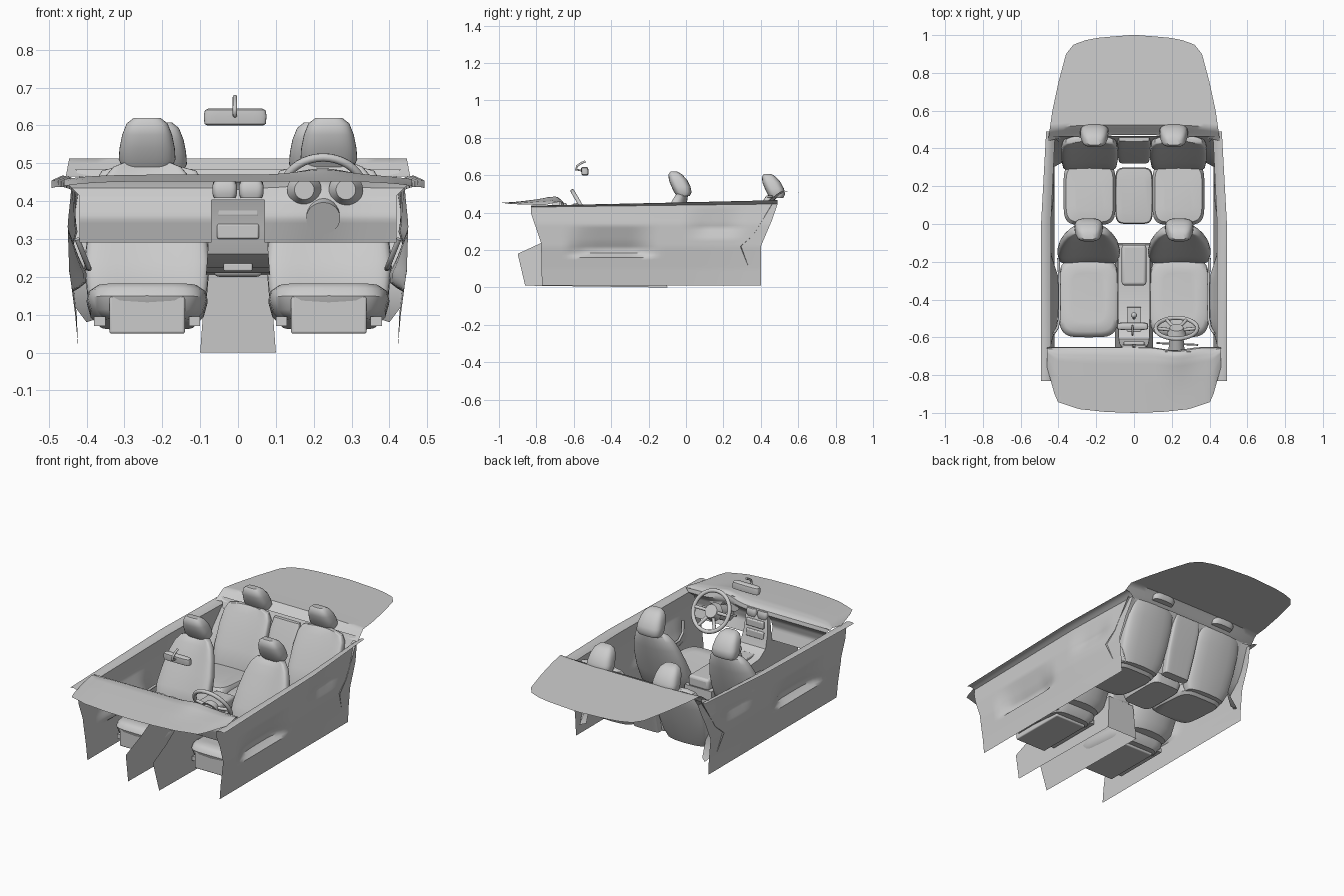
import bpy, bmesh, math
from mathutils import Vector

if "Cube" in bpy.data.objects:
    bpy.data.objects.remove(bpy.data.objects["Cube"])

def mesh(name, verts, faces):
    me = bpy.data.meshes.new(name)
    me.from_pydata(verts, [], faces)
    ob = bpy.data.objects.new(name, me)
    bpy.context.collection.objects.link(ob)
    bm = bmesh.new(); bm.from_mesh(me)
    bmesh.ops.recalc_face_normals(bm, faces=bm.faces)
    bm.to_mesh(me); bm.free()
    return ob

def pw(t, *pts):
    """piecewise linear lookup"""
    if t <= pts[0][0]: return pts[0][1]
    for (a, p), (b, q) in zip(pts, pts[1:]):
        if t <= b: return p + (q - p) * (t - a) / (b - a)
    return pts[-1][1]

def grid(name, nu, nv, fn, skip=lambda u, v: False):
    v = [fn(i / nu, j / nv) for j in range(nv + 1) for i in range(nu + 1)]
    w = nu + 1
    f = [(j*w+i, j*w+i+1, (j+1)*w+i+1, (j+1)*w+i) for j in range(nv) for i in range(nu)
         if not skip((i + .5) / nu, (j + .5) / nv)]
    return mesh(name, v, f)

def loft(name, x, secs, power=3.5, bolster=0.0, slope=0.0, n=36):
    """stack superellipse rings; section = (z, y centre, half width, half depth)"""
    v, f = [], []
    for z, yc, hw, hd in secs:
        for k in range(n):
            a = 2 * math.pi * k / n
            c, s = math.cos(a), math.sin(a)
            px = math.copysign(abs(c) ** (2 / power), c)
            py = math.copysign(abs(s) ** (2 / power), s)
            y = yc + hd * py - bolster * px * px
            v.append((x + hw * px, y, z - slope * py))
    for r in range(len(secs) - 1):
        for k in range(n):
            m = (k + 1) % n
            f.append((r*n+k, r*n+m, (r+1)*n+m, (r+1)*n+k))
    f += [tuple(range(n))[::-1], tuple(range((len(secs)-1)*n, len(secs)*n))]
    return mesh(name, v, f)

def box(name, lo, hi, bevel=0.0):
    x0, y0, z0 = lo; x1, y1, z1 = hi
    v = [(x, y, z) for x in (x0, x1) for y in (y0, y1) for z in (z0, z1)]
    ob = mesh(name, v, [(0,1,3,2), (4,6,7,5), (0,4,5,1), (2,3,7,6), (0,2,6,4), (1,5,7,3)])
    if bevel:
        m = ob.modifiers.new("bevel", 'BEVEL'); m.width = bevel; m.segments = 3
    return ob

def tube(name, pts, r):
    cu = bpy.data.curves.new(name, 'CURVE'); cu.dimensions = '3D'
    cu.bevel_depth = r; cu.bevel_resolution = 3; cu.use_fill_caps = True
    sp = cu.splines.new('POLY'); sp.points.add(len(pts) - 1)
    for p, c in zip(sp.points, pts): p.co = (*c, 1)
    ob = bpy.data.objects.new(name, cu)
    bpy.context.collection.objects.link(ob)
    return ob

def cyl(name, a, b, r1, r2):
    a, b = Vector(a), Vector(b)
    bpy.ops.mesh.primitive_cone_add(vertices=28, radius1=r1, radius2=r2, depth=(b - a).length,
        location=(a + b) / 2, rotation=(b - a).to_track_quat('Z', 'Y').to_euler())
    bpy.context.object.name = name

# door panels with flared sill and armrest bulge
def door(s):
    def fn(u, v):
        if v < 0.85:
            z = 0.012 + v / 0.85 * 0.418
            x = pw(z, (0.01, .422), (.1, .43), (.22, .446), (.34, .45), (.40, .443), (.43, .44))
        else:
            t = (v - 0.85) / 0.15
            z = 0.43 + 0.008 * math.sin(t * 2.6)
            x = .44 + .052 * t
        y0 = pw(z, (0, -.77), (.24, -.775), (.40, -.83))
        y1 = pw(z, (0, .40), (.22, .40), (.29, .43), (.43, .49))
        y = y0 + (y1 - y0) * u
        win = pw(y, (-.64, 0), (-.54, .8), (-.46, 1), (-.28, 1), (-.15, 0))
        x -= .045 * win * pw(z, (.16, 0), (.18, .85), (.21, 1), (.25, .6), (.33, 0))
        x -= .018 * pw(y, (0, 0), (.1, 1), (.22, 1), (.32, 0)) * pw(z, (.26, 0), (.32, 1), (.42, 0))
        if v > 0.7: z += (y + .83) * .025 * (v - 0.7) / 0.3
        x -= max(0, y) * .055 * v
        return (s * x, y, z)
    return fn

for s in (-1, 1):
    grid("door_panel", 44, 40, door(s))
    tube("door_pull", [(s*.425, -.58, .30), (s*.405, -.55, .25), (s*.395, -.50, .225),
                       (s*.393, -.35, .222), (s*.40, -.18, .225)], .007)
    # rear side trim beside the bench
    mesh("rear_side_trim", [(s*.40, .40, .08), (s*.43, .33, .12), (s*.447, .29, .22), (s*.44, .36, .28),
         (s*.43, .47, .46), (s*.38, .46, .46), (s*.37, .33, .24), (s*.37, .38, .09)],
         [(0, 1, 6, 7), (1, 2, 3, 6), (3, 4, 5, 6)])

    # front seat
    x = s * .24
    loft("front_cushion", x, [(.075, -.39, .125, .18), (.10, -.39, .15, .20), (.135, -.39, .16, .21),
         (.155, -.39, .155, .20), (.168, -.39, .135, .18), (.165, -.39, .09, .13)], 4.5, slope=.015)
    box("seat_base", (x - .10, -.595, .05), (x + .10, -.25, .15), .006)
    for dx in (-.125, .125):
        box("seat_rail", (x + dx - .015, -.56, .07), (x + dx + .015, -.22, .095))
    loft("front_backrest", x, [(.11, -.16, .13, .03), (.15, -.15, .158, .05), (.24, -.118, .166, .052),
         (.33, -.08, .155, .048), (.41, -.05, .135, .042), (.46, -.03, .115, .036),
         (.49, -.018, .09, .028), (.502, -.014, .06, .014)], 3, bolster=.028)
    head = [(.49, .0, .066, .035), (.51, -.002, .075, .047), (.54, -.012, .073, .051),
            (.575, -.028, .066, .049), (.605, -.042, .054, .036), (.62, -.05, .035, .018)]
    loft("front_headrest", x, [(z, y - .015, w, d) for z, y, w, d in head], 3)

    # rear seat
    x = s * .235
    loft("rear_cushion", x, [(.125, .16, .125, .15), (.14, .16, .137, .165), (.175, .16, .138, .165),
         (.195, .16, .125, .15), (.20, .16, .08, .10)], 5, slope=.01)
    loft("rear_backrest", x, [(.13, .325, .12, .03), (.18, .335, .142, .042), (.28, .372, .15, .042),
         (.38, .412, .15, .036), (.45, .44, .142, .028), (.48, .45, .125, .02), (.492, .453, .08, .012)],
         4.5, bolster=.015)
    loft("rear_headrest", s * .21, [(z - .012, y + .485, w, d) for z, y, w, d in head], 3)

# rear bench middle and the panel closing the gap up to the shelf
loft("rear_middle_cushion", 0, [(.125, .15, .09, .14), (.16, .15, .10, .15), (.182, .15, .095, .145),
     (.187, .15, .07, .1)], 6)
loft("rear_middle_backrest", 0, [(.15, .345, .08, .025), (.28, .385, .088, .025), (.42, .435, .088, .02),
     (.47, .45, .08, .012)], 6)
grid("bench_top_panel", 16, 4, lambda u, v: ((2*u - 1) * (.38 + .05 * v), .415 + .05 * v, .38 + .105 * v))

# rear parcel shelf
def shelf(u, v):
    y = .44 + .56 * (1 - (1 - v) ** 1.6)
    hw = pw(y, (.44, .455), (.6, .432), (.75, .40), (.9, .36), (.95, .32), (.975, .25), (.987, .18), (1, .02))
    k = 2 * u - 1
    return (k * hw, y + .03 * (1 - k**4) * max(0, 1 - 5 * v),
            pw(y, (.44, .465), (.47, .485), (.5, .513), (1, .494)))
grid("parcel_shelf", 24, 40, shelf)

# dashboard: top, rolled edge and lower face, open behind the centre stack
def dash(u, v):
    k = 2 * u - 1
    ax = abs(k)
    x = k * .46
    hood = math.exp(-((x - .225) / .09) ** 2)
    yf = pw(ax * .46, (0, -1), (.15, -.995), (.29, -.98), (.41, -.94), (.46, -.76))
    if v < .6:
        t = v / .6
        y = yf + (-.655 - .02 * hood - yf) * t
        z = pw(t, (0, .452), (.5, .464), (.8, .47), (.93, .466), (1, .455)) + .026 * hood * t ** 3
        return (x, y, z - .012 * ax ** 6)
    t = (v - .6) / .4
    y = pw(t, (0, -.655), (.12, -.65), (.3, -.675), (.6, -.69), (1, -.67)) - .02 * hood * (1 - t)
    return (x * (1 - .09 * min(1, t * 4)), y, .455 - .165 * t + .02 * hood * max(0, 1 - 4 * t))
grid("dashboard", 48, 40, dash, lambda u, v: v > .72 and abs(u - .5) < .08)

# gauges, column, stalks
for gx in (.175, .285):
    cyl("gauge", (gx, -.715, .43), (gx, -.675, .43), .026, .045)
cyl("steering_column", (.225, -.70, .355), (.225, -.575, .408), .045, .035)
tube("stalk", [(.24, -.635, .385), (.34, -.64, .385)], .005)
tube("stalk", [(.21, -.635, .385), (.12, -.63, .39)], .005)

# steering wheel: rim, hub, spokes
C = Vector((.225, -.552, .42))
tilt = math.radians(-60)
bpy.ops.mesh.primitive_torus_add(location=C, rotation=(tilt, 0, 0), major_radius=.11,
    minor_radius=.011, major_segments=40, minor_segments=10)
bpy.context.object.name = "steering_rim"
nrm = Vector((0, math.cos(math.radians(30)), .5))
up = Vector((0, -.5, math.cos(math.radians(30))))
cyl("steering_hub", C - nrm * .03, C + nrm * .004, .05, .036)
for a in (0, 180, 240, 300):
    d = Vector((1, 0, 0)) * math.cos(math.radians(a)) + up * math.sin(math.radians(a))
    tube("steering_spoke", [C - nrm * .01 + d * .03, C + d * .108], .009)

# centre console: open-fronted tunnel sides plus a continuous top
top = [(-.67, .45), (-.645, .42), (-.635, .33), (-.61, .26), (-.55, .225), (-.34, .21), (-.11, .205), (-.10, 0)]
side = [(-.86, .01), (-.90, .18), (-.77, .24), (-.67, .30)] + top
n, h = len(side), len(side) - len(top)
verts = [(s * (.10 - .075 * z), y, z) for s in (-1, 1) for y, z in side]
mesh("centre_console", verts, [tuple(range(n)), tuple(range(n, 2 * n))] +
     [(i, i + 1, n + i + 1, n + i) for i in range(h, n - 1)])
box("armrest", (-.065, -.325, .20), (.065, -.11, .265), .015)
box("shifter_plate", (-.038, -.57, .215), (.038, -.44, .236), .004)
tube("shift_lever", [(0, -.50, .23), (0, -.485, .285)], .007)
bpy.ops.mesh.primitive_uv_sphere_add(radius=.016, location=(0, -.483, .29), segments=20, ring_count=12)
bpy.context.object.name = "shift_knob"
for z in (.30, .36):
    box("stack_panel", (-.055, -.64, z), (.055, -.622, z + .04), .005)
for vx in (-.035, .035):
    loft("air_vent", vx, [(.408, -.67, .028, .03), (.42, -.67, .033, .034), (.44, -.67, .033, .034),
         (.452, -.67, .028, .028)], 4)

# rear-view mirror
loft("mirror", -.0075, [(.60, -.54, .074, .012), (.604, -.54, .081, .018), (.625, -.541, .083, .02),
     (.64, -.542, .08, .018), (.645, -.542, .07, .011)], 5)
tube("mirror_arm", [(-.008, -.55, .625), (-.008, -.588, .63), (-.008, -.582, .65), (-.008, -.56, .665),
     (-.008, -.538, .675)], .006)

# smooth shading with sharp edges kept
bpy.ops.object.select_all(action='DESELECT')
for ob in bpy.context.scene.objects:
    if ob.type == 'MESH':
        ob.select_set(True); bpy.context.view_layer.objects.active = ob
bpy.ops.object.shade_smooth_by_angle(angle=math.radians(40))
